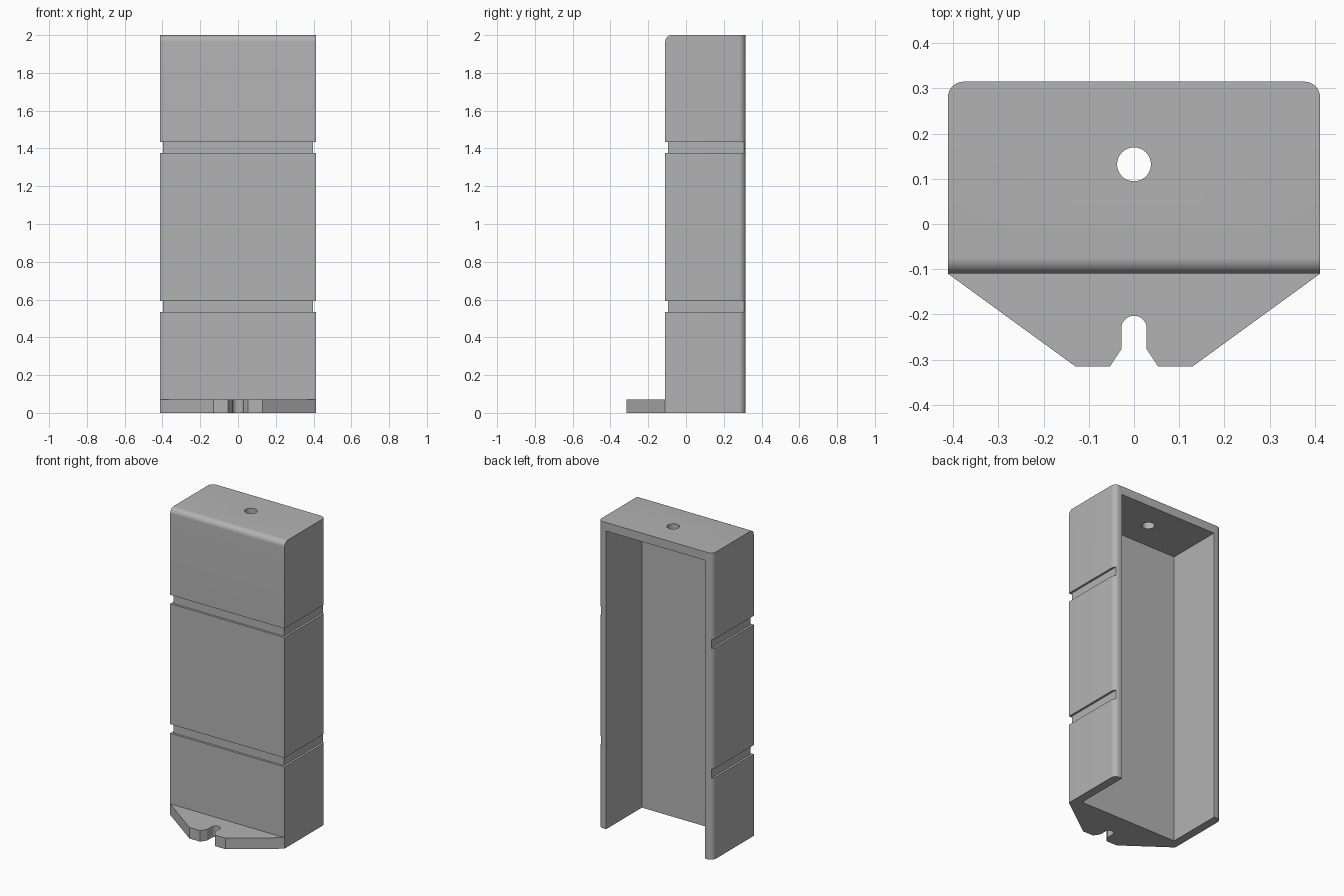
import bpy, bmesh, math

if "Cube" in bpy.data.objects:
    bpy.data.objects.remove(bpy.data.objects["Cube"], do_unlink=True)

HALF_W, FRONT, BACK, HEIGHT = 0.412, -0.11, 0.315, 2.0
WALL, RADIUS, GROOVE = 0.056, 0.035, 0.014

grey = bpy.data.materials.new("plain grey")
grey.use_nodes = True
grey.diffuse_color = (0.45, 0.45, 0.45, 1)
grey.node_tree.nodes["Principled BSDF"].inputs["Base Color"].default_value = grey.diffuse_color


def prism(name, outline, z0, z1):
    """Upright prism over a flat outline."""
    bm = bmesh.new()
    base = bm.faces.new([bm.verts.new((x, y, z0)) for x, y in outline])
    top = bmesh.ops.extrude_face_region(bm, geom=[base])["geom"]
    bmesh.ops.translate(bm, vec=(0, 0, z1 - z0),
                        verts=[v for v in top if isinstance(v, bmesh.types.BMVert)])
    bmesh.ops.recalc_face_normals(bm, faces=bm.faces)
    mesh = bpy.data.meshes.new(name)
    bm.to_mesh(mesh)
    bm.free()
    mesh.materials.append(grey)
    obj = bpy.data.objects.new(name, mesh)
    bpy.context.collection.objects.link(obj)
    return obj


def arc(cx, cy, r, start, end, steps):
    angles = [math.radians(start + (end - start) * i / steps) for i in range(steps + 1)]
    return [(cx + r * math.cos(a), cy + r * math.sin(a)) for a in angles]


def rect(x, y0, y1):
    return [(-x, y0), (x, y0), (x, y1), (-x, y1)]


def apply_modifiers(obj):
    graph = bpy.context.evaluated_depsgraph_get()
    mesh = bpy.data.meshes.new_from_object(obj.evaluated_get(graph))
    obj.modifiers.clear()
    obj.data = mesh


def cut(obj, cutter):
    mod = obj.modifiers.new("cut", "BOOLEAN")
    mod.operation, mod.solver, mod.object = "DIFFERENCE", "EXACT", cutter
    cutter.hide_render = True
    apply_modifiers(obj)
    bpy.data.objects.remove(cutter, do_unlink=True)


# Cover shell: block with rounded back uprights and a rounded top front edge
cover = prism("cover_shell", rect(HALF_W, FRONT, BACK), 0, HEIGHT)
bm = bmesh.new()
bm.from_mesh(cover.data)
rounded = []
for e in bm.edges:
    a, b = (v.co for v in e.verts)
    back_upright = abs(a.z - b.z) > 1 and a.y > 0
    top_front = min(a.z, b.z) > 1 and max(a.y, b.y) < 0
    if back_upright or top_front:
        rounded.append(e)
bmesh.ops.bevel(bm, geom=rounded, offset=RADIUS, segments=8, profile=0.5, affect="EDGES")
bm.to_mesh(cover.data)
bm.free()

# Hollow, open at the back and underneath
cut(cover, prism("hollow_cutter", rect(HALF_W - WALL, FRONT + WALL, 1), -1, HEIGHT - WALL))

# Hole through the top
cut(cover, prism("hole_cutter", arc(0, 0.132, 0.0375, 0, 348.75, 31), HEIGHT - 0.2, HEIGHT + 0.2))

# Shallow grooves around the front and both sides
inner, front = HALF_W - GROOVE, FRONT + GROOVE
for z0, z1 in ((0.533, 0.592), (1.377, 1.435)):
    outline = [(-1, -1), (1, -1), (1, 1), (inner, 1), (inner, front),
               (-inner, front), (-inner, 1), (-1, 1)]
    cut(cover, prism("groove_cutter", outline, z0, z1))

# Tapered mounting foot with a slotted, flared mouth
right_edge = [(HALF_W, FRONT), (0.13, -0.315), (0.053, -0.315), (0.028, -0.277)]
left_edge = [(-x, y) for x, y in reversed(right_edge)]
slot = arc(0, -0.231, 0.028, 0, 180, 16)
foot = prism("mounting_foot", right_edge + slot + left_edge, 0, 0.072)

# Smooth the rounded areas, keep the corners sharp
for obj in (cover, foot):
    bpy.ops.object.select_all(action="DESELECT")
    obj.select_set(True)
    bpy.context.view_layer.objects.active = obj
    bpy.ops.object.shade_smooth_by_angle(angle=math.radians(30))
